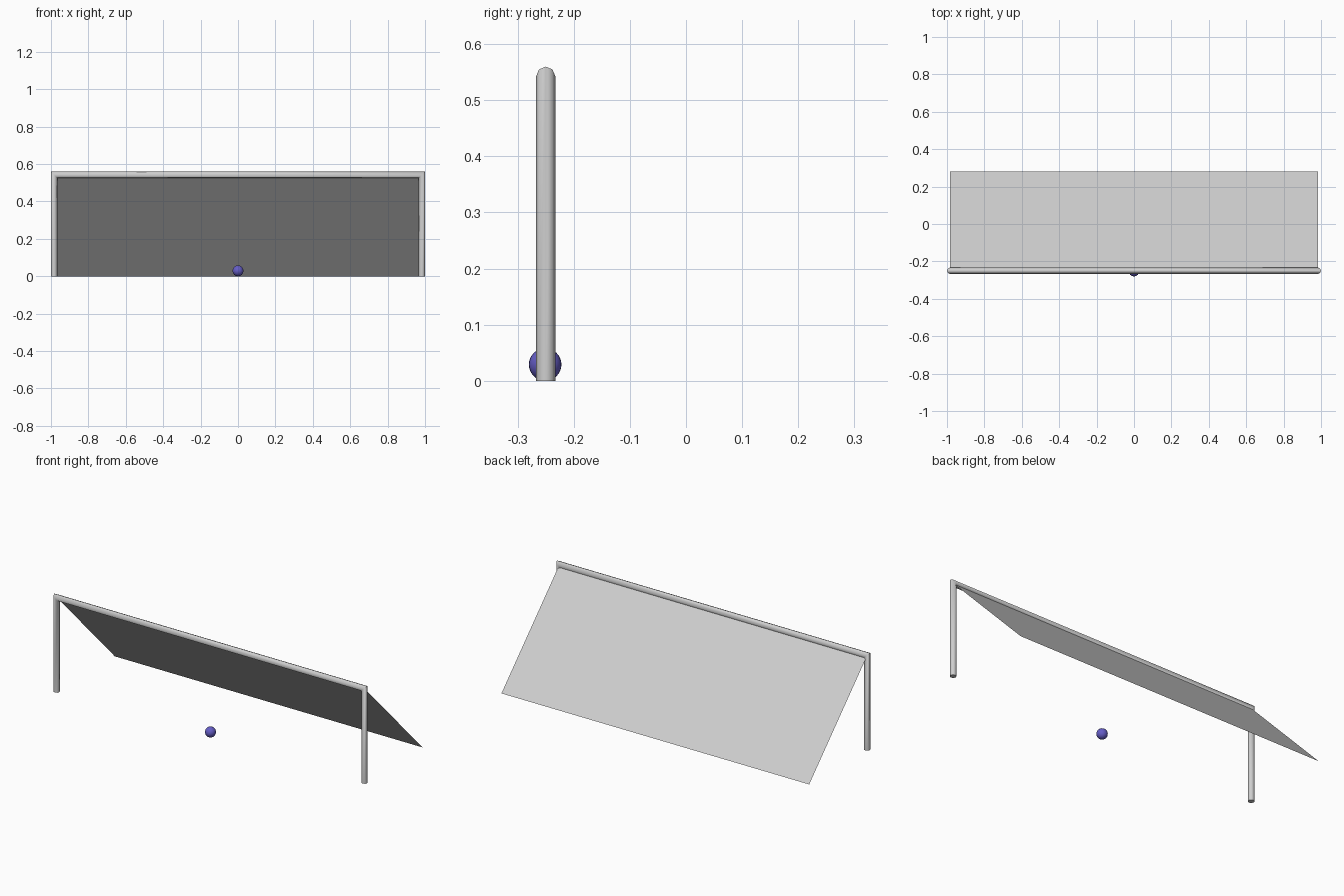
import bpy, bmesh, math

if "Cube" in bpy.data.objects:
    bpy.data.objects.remove(bpy.data.objects["Cube"])


def material(name, rgb):
    m = bpy.data.materials.new(name)
    m.diffuse_color = (*rgb, 1)
    m.use_nodes = True
    m.node_tree.nodes["Principled BSDF"].inputs["Base Color"].default_value = m.diffuse_color
    return m


def add_object(name, bm, mat, smooth=True):
    me = bpy.data.meshes.new(name)
    bm.to_mesh(me)
    bm.free()
    me.materials.append(mat)
    ob = bpy.data.objects.new(name, me)
    bpy.context.collection.objects.link(ob)
    if smooth:
        bpy.context.view_layer.objects.active = ob
        ob.select_set(True)
        bpy.ops.object.shade_smooth_by_angle(angle=math.radians(50))
        ob.select_set(False)
    return ob


white = material("frame_white", (0.62, 0.62, 0.62))
net_grey = material("net_white", (0.62, 0.62, 0.62))
blue = material("ball_blue", (0.13, 0.11, 0.56))

R, SIDES = 0.017, 8
HALF, BAR_Z, FRONT_Y = 0.983, 0.543, -0.25

# Frame: one tube up a post, along the crossbar and down, with mitred corners
# each stop is x, z and the direction in which the ring is offset
stops = [(-HALF, 0.0, -1, 0), (-HALF, BAR_Z, -1, 1),
         (HALF, BAR_Z, 1, 1), (HALF, 0.0, 1, 0)]
bm = bmesh.new()
rings = []
for x, z, dx, dz in stops:
    ring = []
    for i in range(SIDES):
        a = 2 * math.pi * i / SIDES
        n = R * math.sin(a)
        ring.append(bm.verts.new((x + dx * n, FRONT_Y + R * math.cos(a), z + dz * n)))
    rings.append(ring)
for a, b in zip(rings, rings[1:]):
    for i in range(SIDES):
        j = (i + 1) % SIDES
        bm.faces.new((a[i], a[j], b[j], b[i]))
bm.faces.new(rings[0])
bm.faces.new(rings[-1])
bmesh.ops.recalc_face_normals(bm, faces=bm.faces)
add_object("goal_frame", bm, white)

# Net: a single sloping sheet from the crossbar to the ground behind
bm = bmesh.new()
corners = [(-HALF, FRONT_Y, BAR_Z), (-HALF, 0.28, 0), (HALF, 0.28, 0), (HALF, FRONT_Y, BAR_Z)]
bm.faces.new([bm.verts.new(c) for c in corners])
bm.normal_update()
if bm.faces[:][0].normal.z < 0:
    bmesh.ops.reverse_faces(bm, faces=bm.faces[:])
add_object("net_sheet", bm, net_grey, smooth=False)

# Ball on the goal line
bm = bmesh.new()
bmesh.ops.create_uvsphere(bm, u_segments=24, v_segments=16, radius=0.029)
bmesh.ops.translate(bm, verts=bm.verts, vec=(0, -0.251, 0.029))
add_object("ball", bm, blue)
